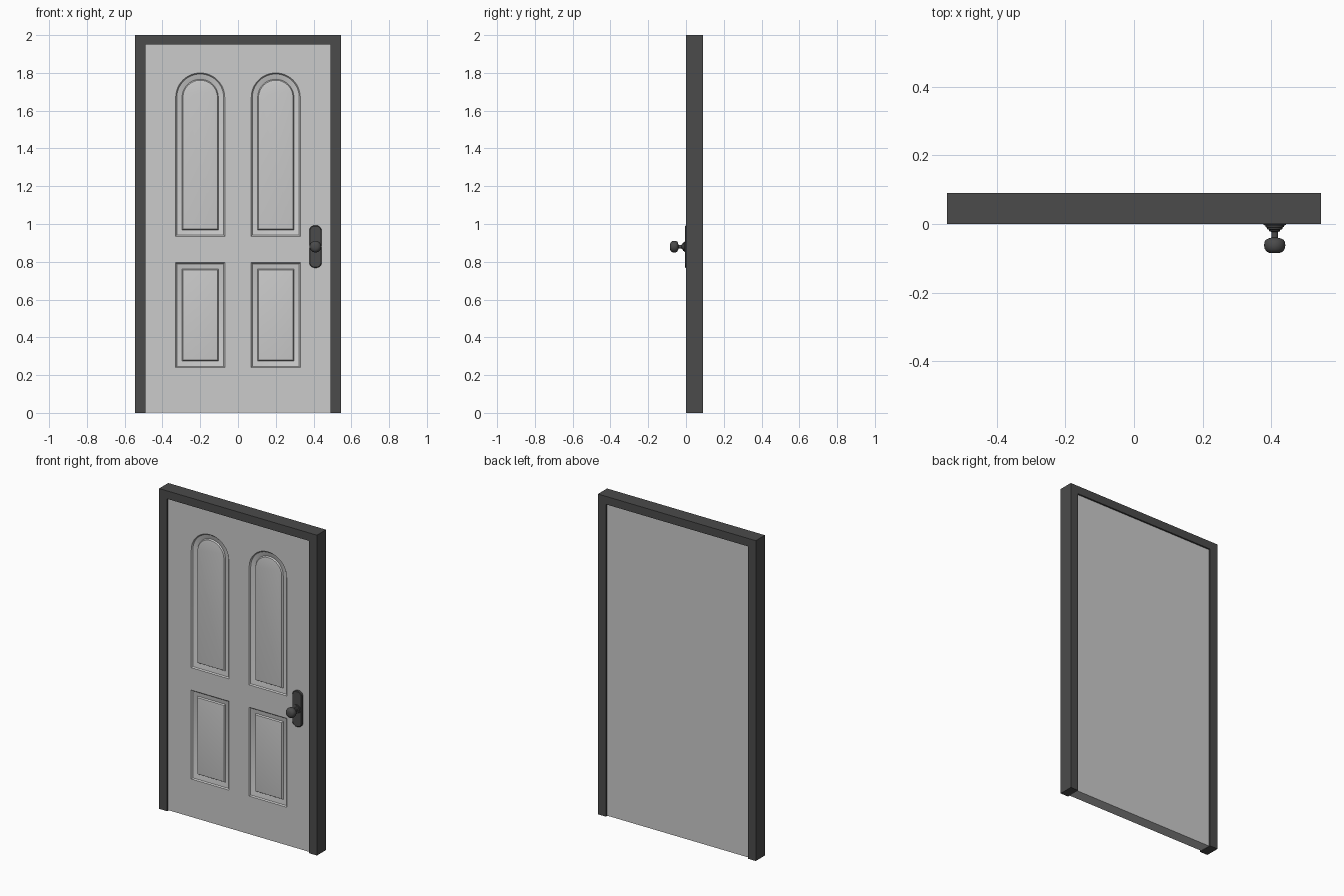
import bpy, bmesh, math

if "Cube" in bpy.data.objects:
    bpy.data.objects.remove(bpy.data.objects["Cube"])

FRONT, BACK = 0.01, 0.08      # y of the slab faces, set slightly inside the frame
KX, KZ = 0.41, 0.88           # handle centre

dark = bpy.data.materials.new("dark_grey")
dark.diffuse_color = (0.07, 0.07, 0.07, 1)
dark.use_nodes = True
dark.node_tree.nodes["Principled BSDF"].inputs["Base Color"].default_value = dark.diffuse_color


def finish(bm, name, mat=None, smooth=None):
    bmesh.ops.recalc_face_normals(bm, faces=bm.faces)
    me = bpy.data.meshes.new(name)
    bm.to_mesh(me)
    bm.free()
    ob = bpy.data.objects.new(name, me)
    bpy.context.collection.objects.link(ob)
    if mat:
        me.materials.append(mat)
    if smooth:
        bpy.ops.object.select_all(action='DESELECT')
        ob.select_set(True)
        bpy.context.view_layer.objects.active = ob
        bpy.ops.object.shade_smooth_by_angle(angle=math.radians(smooth))
    return ob


def ring(bm, pts, y):
    return [bm.verts.new((x, y, z)) for x, z in pts]


def bridge(bm, a, b):
    n = len(a)
    for i in range(n):
        bm.faces.new((a[i], a[(i + 1) % n], b[(i + 1) % n], b[i]))


def rect(x0, x1, z0, z1):
    return [(x0, z0), (x1, z0), (x1, z1), (x0, z1)]


def panel(cx, hw, z0, z1, inset, arched):
    """Panel outline, optionally with a semicircular top."""
    w, lo, hi = hw - inset, z0 + inset, z1 - inset
    if not arched:
        return rect(cx - w, cx + w, lo, hi)
    arc = [(cx + w * math.cos(math.pi * i / 24), hi - w + w * math.sin(math.pi * i / 24))
           for i in range(25)]
    return [(cx - w, lo), (cx + w, lo)] + arc


# Door frame: one upside-down U extruded through its depth
bm = bmesh.new()
u = [(-.545, 0), (-.49, 0), (-.49, 1.95), (.49, 1.95), (.49, 0), (.545, 0), (.545, 2), (-.545, 2)]
f, b = ring(bm, u, 0), ring(bm, u, 0.09)
bridge(bm, f, b)
for r in (f, b):
    for ids in ((0, 1, 2, 7), (7, 2, 3, 6), (6, 3, 4, 5)):
        bm.faces.new([r[i] for i in ids])
finish(bm, "door_frame", dark)

# Door slab: flat front with four holes, each filled by a moulded panel
bm = bmesh.new()
outer = rect(-.49, .49, 0.003, 1.95)
front, back = ring(bm, outer, FRONT), ring(bm, outer, BACK)
bridge(bm, front, back)
bm.faces.new(back)
loops = [front]
moulding = [(0, 0), (.006, .007), (.028, .012), (.034, .014), (.039, .006), (.05, .004)]
for cx in (-.2, .2):
    for z0, z1, arched in ((.935, 1.80, True), (.24, .795, False)):
        prev = None
        for inset, depth in moulding:
            r = ring(bm, panel(cx, .13, z0, z1, inset, arched), FRONT + depth)
            if prev:
                bridge(bm, prev, r)
            else:
                loops.append(r)
            prev = r
        bm.faces.new(prev)
edges = []
for lp in loops:
    for i in range(len(lp)):
        pair = (lp[i], lp[(i + 1) % len(lp)])
        edges.append(bm.edges.get(pair) or bm.edges.new(pair))
bmesh.ops.triangle_fill(bm, edges=edges, use_beauty=True, use_dissolve=False, normal=(0, -1, 0))
finish(bm, "door_slab", None, 30)

# Handle backplate: rounded rectangle with a small chamfer
bm = bmesh.new()


def plate(grow):
    pts, r = [], .028
    for k, (sx, sz) in enumerate(((1, 1), (-1, 1), (-1, -1), (1, -1))):
        for i in range(9):
            a = math.pi / 2 * (k + i / 8)
            pts.append((KX + sx * (.0325 - r) + (r + grow) * math.cos(a),
                        KZ + sz * (.112 - r) + (r + grow) * math.sin(a)))
    return pts


rings = [ring(bm, plate(g), y) for g, y in ((0, FRONT + .002), (0, -.002), (-.004, -.005))]
for p, q in zip(rings, rings[1:]):
    bridge(bm, p, q)
bm.faces.new(rings[0])
bm.faces.new(rings[-1])
finish(bm, "handle_backplate", dark, 30)

# Door knob: stepped collar, stem and rounded grip, turned around y
profile = [(.027, -.003), (.027, -.009), (.022, -.010), (.022, -.015), (.016, -.017),
           (.016, -.021), (.010, -.023), (.010, -.040), (.018, -.042), (.026, -.046),
           (.030, -.053), (.031, -.063), (.029, -.073), (.023, -.081), (.013, -.085)]
bm = bmesh.new()
circ = [2 * math.pi * i / 32 for i in range(32)]
rings = [ring(bm, [(KX + r * math.cos(a), KZ + r * math.sin(a)) for a in circ], y) for r, y in profile]
for p, q in zip(rings, rings[1:]):
    bridge(bm, p, q)
bm.faces.new(rings[0])
bm.faces.new(rings[-1])
finish(bm, "door_knob", dark, 40)
